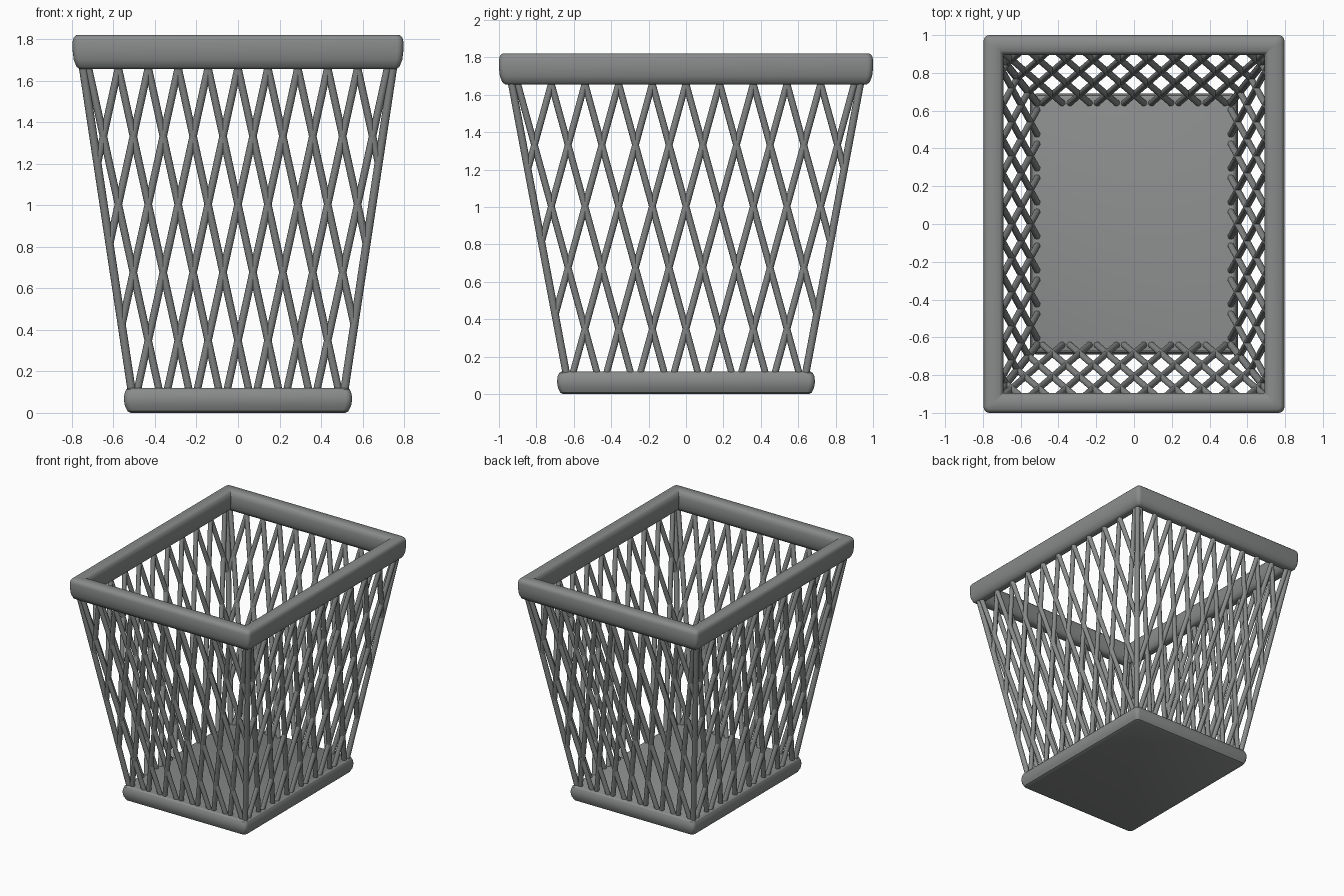
import bpy, bmesh, math
from mathutils import Vector, Matrix

if "Cube" in bpy.data.objects:
    bpy.data.objects.remove(bpy.data.objects["Cube"])

Z0, Z1 = 0.11, 1.67                 # wall bottom / top
BOT, TOP = (0.514, 0.642), (0.746, 0.932)   # wall half sizes (x, y)

# Dark grey material shared by all parts
dark = bpy.data.materials.new("dark_grey")
dark.diffuse_color = (0.25, 0.262, 0.257, 1)
dark.use_nodes = True
dark.node_tree.nodes["Principled BSDF"].inputs["Base Color"].default_value = dark.diffuse_color


def half(axis, z):
    t = (z - 0.12) / 1.54
    return BOT[axis] + (TOP[axis] - BOT[axis]) * t


def finish(bm, name, angle):
    bmesh.ops.recalc_face_normals(bm, faces=bm.faces)
    me = bpy.data.meshes.new(name)
    bm.to_mesh(me)
    bm.free()
    me.materials.append(dark)
    ob = bpy.data.objects.new(name, me)
    bpy.context.collection.objects.link(ob)
    bpy.ops.object.select_all(action='DESELECT')
    ob.select_set(True)
    bpy.context.view_layer.objects.active = ob
    bpy.ops.object.shade_smooth_by_angle(angle=math.radians(angle))
    return ob


def ring(bm, hx, hy, r, z, n=4):
    # rounded rectangle loop of vertices
    vs = []
    for i, (sx, sy) in enumerate([(1, 1), (-1, 1), (-1, -1), (1, -1)]):
        for k in range(n + 1):
            a = math.radians(90 * i + 90 * k / n)
            vs.append(bm.verts.new((sx * (hx - r) + r * math.cos(a),
                                    sy * (hy - r) + r * math.sin(a), z)))
    return vs


def bridge(bm, a, b):
    for i in range(len(a)):
        j = (i + 1) % len(a)
        bm.faces.new((a[i], a[j], b[j], b[i]))


def rod(bm, p, q, r, sides=10):
    d = q - p
    m = Matrix.Translation((p + q) / 2) @ d.to_track_quat('Z', 'Y').to_matrix().to_4x4()
    bmesh.ops.create_cone(bm, cap_ends=True, segments=sides, radius1=r, radius2=r,
                          depth=d.length, matrix=m)


# Base tray: rounded slab
bm = bmesh.new()
loops = [ring(bm, 0.55 - d, 0.69 - d, 0.03, z) for d, z in
         [(0.035, 0.0), (0.018, 0.008), (0.005, 0.035), (0, 0.068),
          (0.004, 0.095), (0.011, 0.112), (0.022, 0.12)]]
for a, b in zip(loops, loops[1:]):
    bridge(bm, a, b)
bm.faces.new(loops[0])
bm.faces.new(loops[-1])
finish(bm, "base", 30)

# Rim: closed profile swept round the rectangle (inset from outside, height)
profile = [(0.035, 1.655), (0.018, 1.667), (0.005, 1.70), (0, 1.74), (0, 1.79),
           (0.005, 1.808), (0.018, 1.82), (0.085, 1.82), (0.098, 1.808),
           (0.106, 1.78), (0.106, 1.73), (0.10, 1.69), (0.09, 1.667), (0.075, 1.655)]
bm = bmesh.new()
loops = [ring(bm, 0.796 - d, 1.0 - d, max(0.03 - d * 0.3, 0.003), z) for d, z in profile]
for a, b in zip(loops, loops[1:] + loops[:1]):
    bridge(bm, a, b)
finish(bm, "rim", 40)

# Corner posts
bm = bmesh.new()
for sx in (1, -1):
    for sy in (1, -1):
        rod(bm, Vector((sx * half(0, Z0), sy * half(1, Z0), Z0)),
            Vector((sx * half(0, Z1), sy * half(1, Z1), Z1)), 0.02, 12)
finish(bm, "corner_posts", 50)


# Lattice walls: crossing rods clipped at the tapering corners
def wall(name, axis, side, pitch):
    bm = bmesh.new()
    slope = pitch / 2 / 0.328

    def point(u, z):
        v = side * half(1 - axis, z)
        return Vector((u, v, z) if axis == 0 else (v, u, z))

    taper = (TOP[axis] - BOT[axis]) / 1.54
    for k in range(-5, 6):
        for s in (1, -1):
            u_top = k * pitch - s * slope * (Z1 - 1.66)
            room = half(axis, Z1) - s * u_top
            z_end = max(Z0, Z1 - room / (slope + taper))
            if Z1 - z_end > 0.1:
                rod(bm, point(u_top, Z1),
                    point(u_top + s * slope * (Z1 - z_end), z_end), 0.018)
    finish(bm, name, 50)


wall("front_lattice", 0, -1, 0.144)
wall("back_lattice", 0, 1, 0.144)
wall("right_lattice", 1, 1, 0.18)
wall("left_lattice", 1, -1, 0.18)
